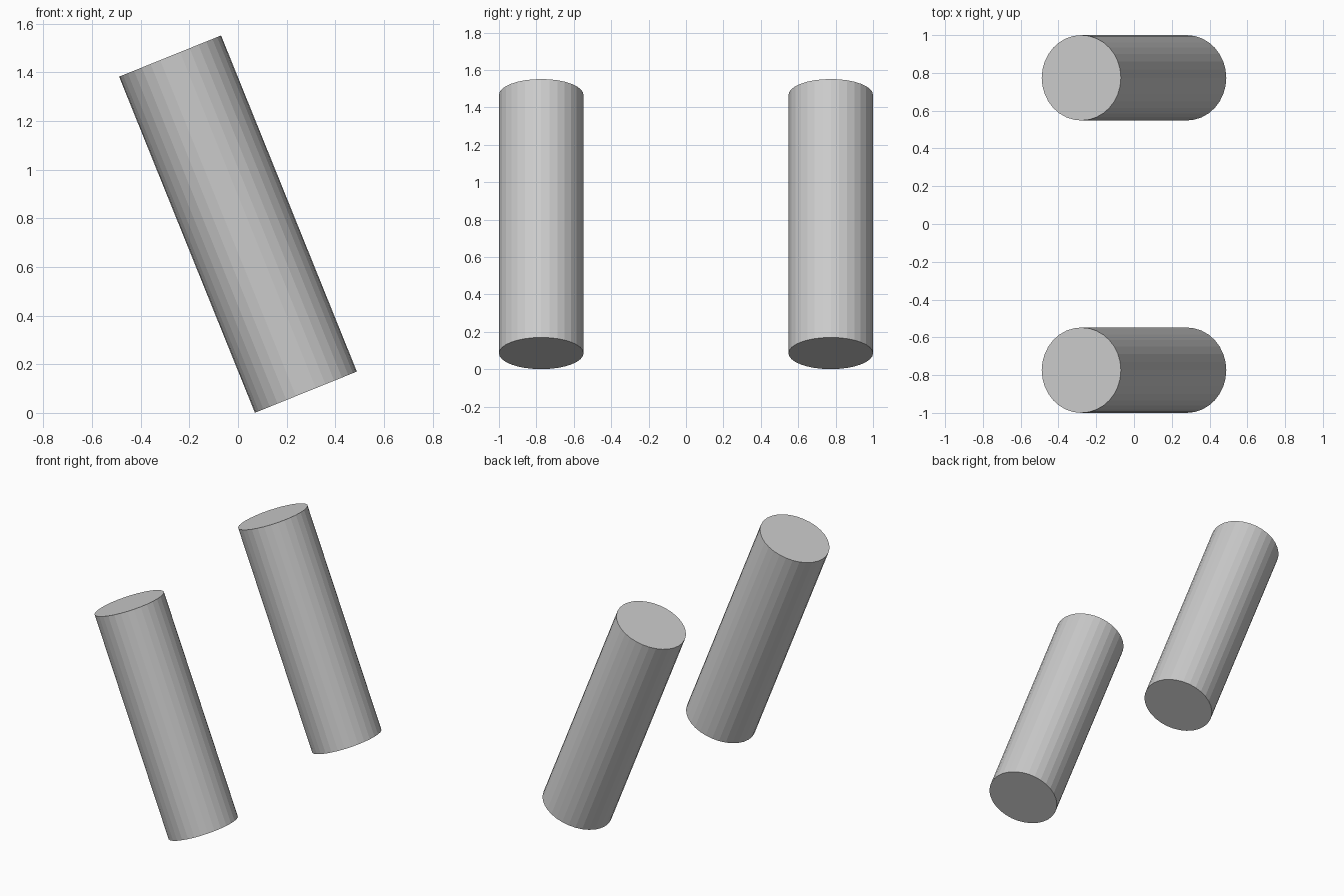
import bpy
from math import radians

if "Cube" in bpy.data.objects:
    bpy.data.objects.remove(bpy.data.objects["Cube"])

RADIUS = 0.226
LENGTH = 1.49
TILT = radians(-22)   # leans towards -x at the top


def leaning_cylinder(name, y):
    bpy.ops.mesh.primitive_cylinder_add(
        vertices=32, radius=RADIUS, depth=LENGTH,
        location=(0, y, 0.776), rotation=(0, TILT, 0))
    bpy.context.object.name = name


# Matching pair of tilted cylinders, front and back
for name, side in (("front_cylinder", -1), ("back_cylinder", 1)):
    leaning_cylinder(name, side * (1 - RADIUS))
